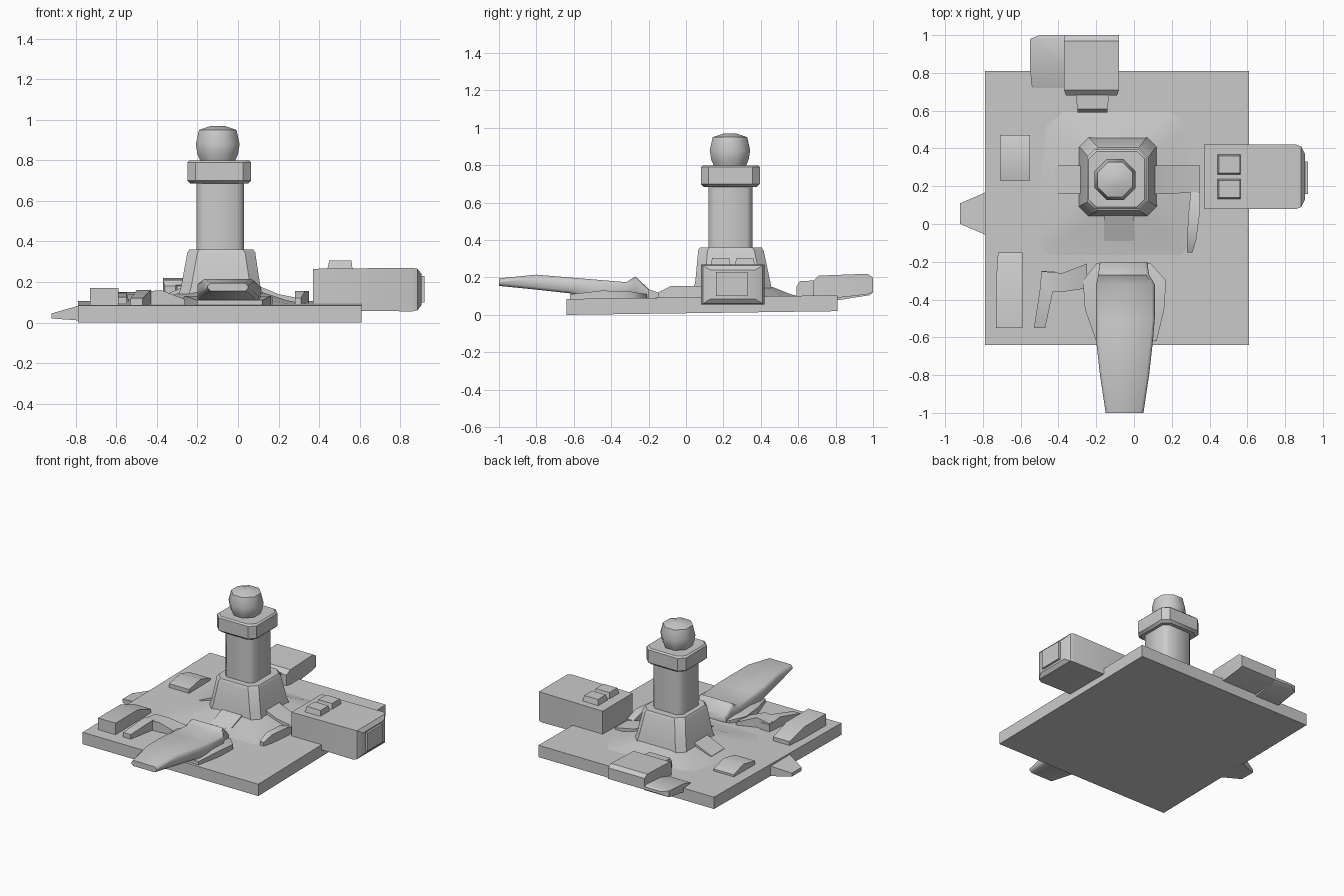
import bpy, bmesh, math


def loft(name, rings, angle=35):
    """Skin a stack of equal-length point rings and cap both ends."""
    bm = bmesh.new()
    rows = [[bm.verts.new(p) for p in ring] for ring in rings]
    n = len(rows[0])
    for a, b in zip(rows, rows[1:]):
        for i in range(n):
            bm.faces.new((a[i], a[(i + 1) % n], b[(i + 1) % n], b[i]))
    bm.faces.new(rows[0][::-1])
    bm.faces.new(rows[-1])
    bmesh.ops.recalc_face_normals(bm, faces=bm.faces)
    me = bpy.data.meshes.new(name)
    bm.to_mesh(me)
    bm.free()
    ob = bpy.data.objects.new(name, me)
    bpy.context.collection.objects.link(ob)
    bpy.ops.object.select_all(action='DESELECT')
    ob.select_set(True)
    bpy.context.view_layer.objects.active = ob
    bpy.ops.object.shade_smooth_by_angle(angle=math.radians(angle))
    return ob


def rect(a0, a1, b0, b1, c=0):
    """Rectangle outline, with cut corners if c is set."""
    if not c:
        return [(a0, b0), (a1, b0), (a1, b1), (a0, b1)]
    return [(a0 + c, b0), (a1 - c, b0), (a1, b0 + c), (a1, b1 - c),
            (a1 - c, b1), (a0 + c, b1), (a0, b1 - c), (a0, b0 + c)]


def loft_z(name, secs, c=0, angle=35):   # (z, x0, x1, y0, y1)
    return loft(name, [[(x, y, s[0]) for x, y in rect(*s[1:], c)] for s in secs], angle)


def loft_y(name, secs, c=0, angle=35):   # (y, x0, x1, z0, z1)
    return loft(name, [[(x, s[0], z) for x, z in rect(*s[1:], c)] for s in secs], angle)


def loft_x(name, secs, c=0, angle=35):   # (x, y0, y1, z0, z1)
    return loft(name, [[(s[0], y, z) for y, z in rect(*s[1:], c)] for s in secs], angle)


# Ground slab, rising slightly to the back
loft_y("ground_slab", [(-.64, -.79, .61, 0, .085), (.81, -.79, .61, .02, .105)])
loft_z("ground_mound", [(.085, -.58, .36, -.2, .66), (.11, -.4, .24, -.06, .56),
                        (.15, -.28, .12, .05, .46)], .08, 60)

# Tower
loft_z("tower_base", [(.08, -.31, .14, .03, .47), (.18, -.28, .11, .05, .45),
                      (.345, -.25, .085, .065, .415), (.36, -.24, .075, .075, .405)], .05)
loft_z("tower_shaft", [(.34, -.205, .03, .12, .355), (.70, -.205, .03, .12, .355)], .03, 50)
loft_z("tower_cab", [(.685, -.235, .05, .095, .38), (.70, -.25, .065, .08, .395),
                     (.79, -.25, .065, .08, .395), (.80, -.24, .055, .09, .385)], .04)


def octagon(r, z):
    return [(-.1 + r * math.cos(math.pi * (i / 4 + .125)),
             .235 + r * math.sin(math.pi * (i / 4 + .125)), z) for i in range(8)]


loft("tower_dome", [octagon(r, z) for r, z in
                    ((.09, .79), (.108, .83), (.117, .88), (.10, .95), (.035, .97))], 50)

# Sloping wings at the tower foot
loft_x("tower_foot_right", [(.08, .16, .31, .08, .19), (.20, .16, .31, .08, .14),
                            (.35, .17, .31, .08, .11)])
loft_x("tower_foot_left", [(-.42, .16, .31, .08, .11), (-.26, .16, .31, .08, .18)])
loft_y("tower_foot_front", [(-.09, -.16, 0, .08, .105), (.08, -.16, 0, .08, .17)])
loft_y("side_wall", [(-.15, .28, .31, .08, .12), (-.08, .28, .33, .08, .155),
                     (.07, .29, .35, .08, .155), (.17, .30, .35, .08, .12)])

# Right hand hall with roof units and end panel
loft_x("hall", [(.37, .08, .42, .06, .265), (.86, .08, .42, .055, .27),
                (.885, .09, .41, .06, .265), (.905, .13, .37, .085, .24)])
loft_x("hall_end_panel", [(.89, .16, .33, .10, .23), (.92, .16, .33, .10, .23)])
for i, y in enumerate((.13, .26)):
    loft_z(f"roof_unit_{i + 1}", [(.26, .44, .565, y, y + .11),
                                  (.305, .45, .56, y + .01, y + .10)])

# Front pier with a long overhanging end
loft_y("pier", [(-1, -.15, .05, .155, .195), (-.80, -.18, .08, .135, .215),
                (-.62, -.20, .10, .115, .20), (-.50, -.20, .11, .08, .19),
                (-.32, -.20, .11, .08, .175), (-.27, -.19, .08, .08, .205),
                (-.20, -.18, .07, .08, .14)], .015, 50)
loft_y("pier_shoulder", [(-.62, -.20, .12, .08, .11), (-.45, -.26, .16, .08, .13),
                         (-.30, -.27, .17, .08, .125), (-.21, -.2, .09, .08, .11)], 0, 50)

# Back building, its neck and low annex
loft_y("back_building", [(.68, -.36, -.09, .08, .18), (.71, -.37, -.08, .08, .21),
                         (.97, -.37, -.08, .11, .22), (1, -.37, -.08, .12, .20)])
loft_y("back_neck", [(.59, -.30, -.14, .08, .15), (.61, -.30, -.14, .08, .18),
                     (.70, -.31, -.13, .08, .185)])
loft_y("back_annex", [(.72, -.54, -.36, .08, .11), (.82, -.55, -.36, .08, .14),
                      (.98, -.55, -.36, .105, .15), (1, -.50, -.36, .12, .14)])

# Left wedge ramp
loft_x("left_ramp", [(-.92, 0, .11, .02, .045), (-.78, -.06, .17, .01, .085)])

# Small sheds on the left
loft_y("shed_front", [(-.55, -.73, -.59, .08, .17), (-.30, -.73, -.59, .08, .17),
                      (-.15, -.72, -.59, .08, .12)])
loft_y("shed_back", [(.23, -.71, -.55, .08, .125), (.36, -.71, -.55, .08, .15),
                     (.47, -.71, -.55, .08, .115)])
loft_y("corner_shed_arm", [(-.55, -.53, -.47, .08, .12), (-.36, -.50, -.43, .08, .16),
                           (-.25, -.49, -.42, .08, .14)])
loft_x("corner_shed_wing", [(-.49, -.36, -.25, .08, .15), (-.38, -.36, -.26, .08, .16),
                            (-.25, -.34, -.21, .08, .11)])
